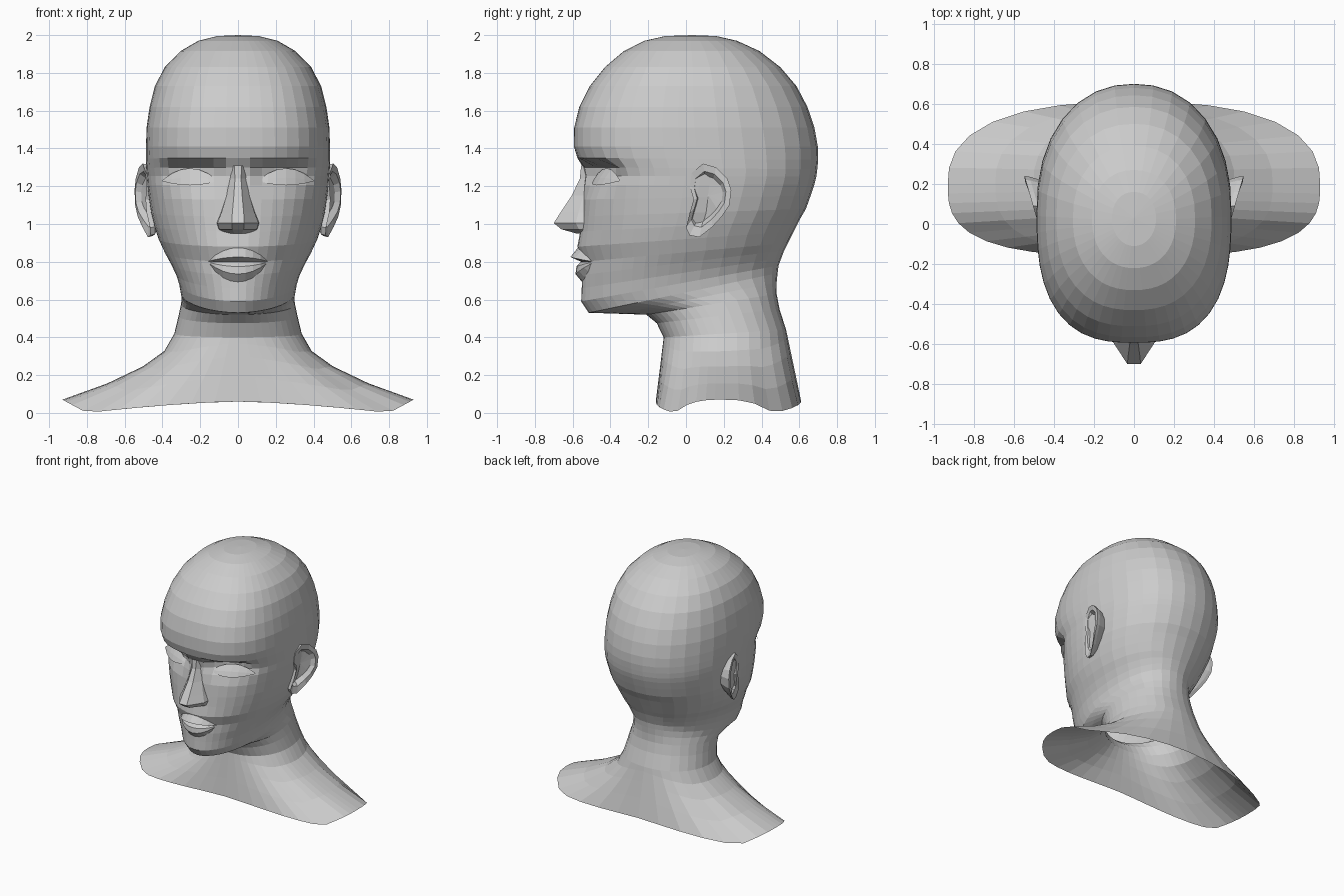
import bpy, bmesh, math

if "Cube" in bpy.data.objects:
    bpy.data.objects.remove(bpy.data.objects["Cube"])


def add_mesh(name, verts, faces):
    bm = bmesh.new()
    vs = [bm.verts.new(v) for v in verts]
    for f in faces:
        bm.faces.new([vs[i] for i in f])
    bmesh.ops.recalc_face_normals(bm, faces=bm.faces)
    me = bpy.data.meshes.new(name)
    bm.to_mesh(me)
    bm.free()
    ob = bpy.data.objects.new(name, me)
    bpy.context.collection.objects.link(ob)
    return ob


def loft(rows, closed=True, pole_start=None, pole_end=None):
    n = len(rows[0])
    verts = [p for r in rows for p in r]
    faces = []
    m = n if closed else n - 1
    for i in range(len(rows) - 1):
        for j in range(m):
            k = (j + 1) % n
            faces.append((i * n + j, i * n + k, (i + 1) * n + k, (i + 1) * n + j))
    for pole, base in ((pole_start, 0), (pole_end, (len(rows) - 1) * n)):
        if pole:
            verts.append(pole)
            for j in range(m):
                faces.append((base + j, base + (j + 1) % n, len(verts) - 1))
    return verts, faces


def lerp(a, b, t):
    return a + (b - a) * t


def piecewise(x, pts):
    if x <= pts[0][0]:
        return pts[0][1]
    for (x0, y0), (x1, y1) in zip(pts, pts[1:]):
        if x <= x1:
            return lerp(y0, y1, (x - x0) / (x1 - x0))
    return pts[-1][1]


# Column angles: finer on the face (-y) than on the back
FRONT, BACK = 24, 16
angles = [-math.pi + math.pi * i / FRONT for i in range(FRONT)]
angles += [math.pi * i / BACK for i in range(BACK)]


def oval(a, hw, yf, yb, yc, nf, nb):
    c, s = math.cos(a), math.sin(a)
    n = nf if s < 0 else nb
    r = (abs(c) ** n + abs(s) ** n) ** (-1 / n)
    return hw * r * c, yc + r * s * ((yc - yf) if s < 0 else (yb - yc))


def eye_dent(x, y, z):
    if y > -0.2:
        return 0
    side = math.exp(-((abs(x) - 0.24) / 0.14) ** 4)
    return side * piecewise(z, [(1.08, 0), (1.15, .01), (1.21, .035), (1.26, .075),
                                (1.30, .085), (1.35, 0)])


def ring(yf, zf, yb, zb, hw, nf):
    out = []
    for a in angles:
        x, y = oval(a, hw, yf, yb, (yf + yb) / 2, nf, 2.2)
        z = lerp(zf, zb, (y - yf) / (yb - yf))
        out.append((x, y + eye_dent(x, y, z), z))
    return out


# Tilted sections: front y, front z, back y, back z, half width, front squareness
cranium = [
    (-.11, 1.995, .16, 1.995, .11, 2.0), (-.22, 1.97, .27, 1.97, .21, 2.2),
    (-.33, 1.915, .39, 1.915, .305, 2.3), (-.43, 1.83, .50, 1.83, .388, 2.4),
    (-.51, 1.73, .585, 1.73, .44, 2.5), (-.565, 1.62, .643, 1.62, .468, 2.6),
    (-.592, 1.51, .68, 1.51, .484, 2.7), (-.593, 1.41, .698, 1.41, .487, 2.7),
    (-.575, 1.35, .70, 1.34, .487, 2.6)]
face = [
    (-.545, 1.30, .695, 1.29, .486, 2.5), (-.535, 1.255, .69, 1.25, .483, 2.4),
    (-.54, 1.205, .68, 1.21, .48, 2.4), (-.545, 1.13, .66, 1.15, .472, 2.3),
    (-.55, 1.04, .635, 1.08, .46, 2.2), (-.56, .96, .60, 1.02, .443, 2.1),
    (-.575, .88, .57, .96, .42, 2.0), (-.545, .80, .54, .90, .388, 2.0),
    (-.55, .73, .52, .86, .357, 2.0), (-.552, .66, .505, .82, .33, 1.95),
    (-.555, .59, .49, .78, .312, 1.9)]
neck = [
    (-.515, .53, .485, .74, .303, 1.85), (-.36, .525, .48, .69, .298, 1.9),
    (-.21, .52, .48, .63, .302, 2.0), (-.155, .475, .495, .55, .315, 2.1),
    (-.118, .40, .53, .44, .337, 2.2)]
rows = [ring(*r) for r in cranium + face + neck]

# Shoulders flare from the last neck section to an open, wavy hem
base = rows[-1]
for t in (.09, .28, .6, 1):
    row = []
    for a, (x, y, z) in zip(angles, base):
        hx, hy = oval(a, .93, -.16, .61, .2, 3.0, 2.5)
        ax = abs(hx)
        hz = .06 * (1 - (ax / .8) ** 1.5) if ax < .8 else .07 * (ax - .8) / .13
        g = t ** (1 - .45 * abs(math.cos(a)))
        row.append((lerp(x, hx, t), lerp(y, hy, t), lerp(z, hz, g)))
    rows.append(row)
add_mesh("head_and_shoulders", *loft(rows, pole_start=(0, .03, 2.0)))

# Nose: z, half width at face, half width of ridge, ridge y
nose = [(1.31, .04, .02, -.555), (1.24, .05, .016, -.562), (1.15, .065, .022, -.605),
        (1.06, .095, .03, -.665), (1.005, .118, .033, -.70), (.972, .108, .03, -.66),
        (.95, .07, .02, -.58)]
rows = []
for z, w, r, y in nose:
    wing = lerp(-.50, y, .42)
    rows.append([(-w, -.48, z), (-w * .92, wing, z), (-r, y, z),
                 (r, y, z), (w * .92, wing, z), (w, -.48, z)])
add_mesh("nose", *loft(rows, closed=False))


# Lips taper to the mouth corners
def lip(name, profile):
    xs = [-.16, -.12, -.08, -.04, 0, .04, .08, .12, .16]
    rows = []
    for zr, yr in profile:
        row = []
        for x in xs:
            s = max(1 - (x / .165) ** 2, 0)
            row.append((x, lerp(-.475, yr, s ** .7), lerp(.80, zr, s)))
        rows.append(row)
    add_mesh(name, *loft(rows, closed=False))


lip("upper_lip", [(.875, -.572), (.825, -.612), (.80, -.555)])
lip("lower_lip", [(.80, -.555), (.775, -.58), (.735, -.585), (.69, -.548)])

# Eyes: almond patches leaning back under the brow
for side, label in ((1, "left"), (-1, "right")):
    rows = []
    for zr, bulge in ((1.295, .0), (1.245, -.035), (1.205, -.055)):
        row = []
        for i in range(7):
            x = .11 + .29 * i / 6
            s = 1 - ((x - .255) / .15) ** 2
            y = lerp(-.49, -.35, i / 6) + bulge * s
            row.append((side * x, y, lerp(1.228, zr, s)))
        rows.append(row)
    add_mesh(label + "_eye", *loft(rows, closed=False))

# Ears: outline in y, z, with a rim and a sunken bowl
outline = [(.03, 1.27), (.09, 1.32), (.16, 1.30), (.22, 1.24), (.24, 1.18), (.23, 1.10),
           (.19, 1.04), (.14, .985), (.07, .93), (.02, .94), (.0, .98), (.02, 1.06),
           (.04, 1.13), (.02, 1.2)]
cy, cz = .12, 1.15


def ear_loop(side, scale, dx, flat=None):
    out = []
    for y, z in outline:
        x = .478 + .29 * y + .18 * min(0, z - 1.05) + dx if flat is None else flat
        out.append((side * x, lerp(cy, y, scale), lerp(cz, z, scale)))
    return out


for side, label in ((1, "left"), (-1, "right")):
    loops = [ear_loop(side, .72, 0, .42), ear_loop(side, .97, -.025),
             ear_loop(side, 1, 0), ear_loop(side, .76, -.004), ear_loop(side, .62, -.035)]
    add_mesh(label + "_ear", *loft(loops, pole_end=(side * .472, cy, cz)))
